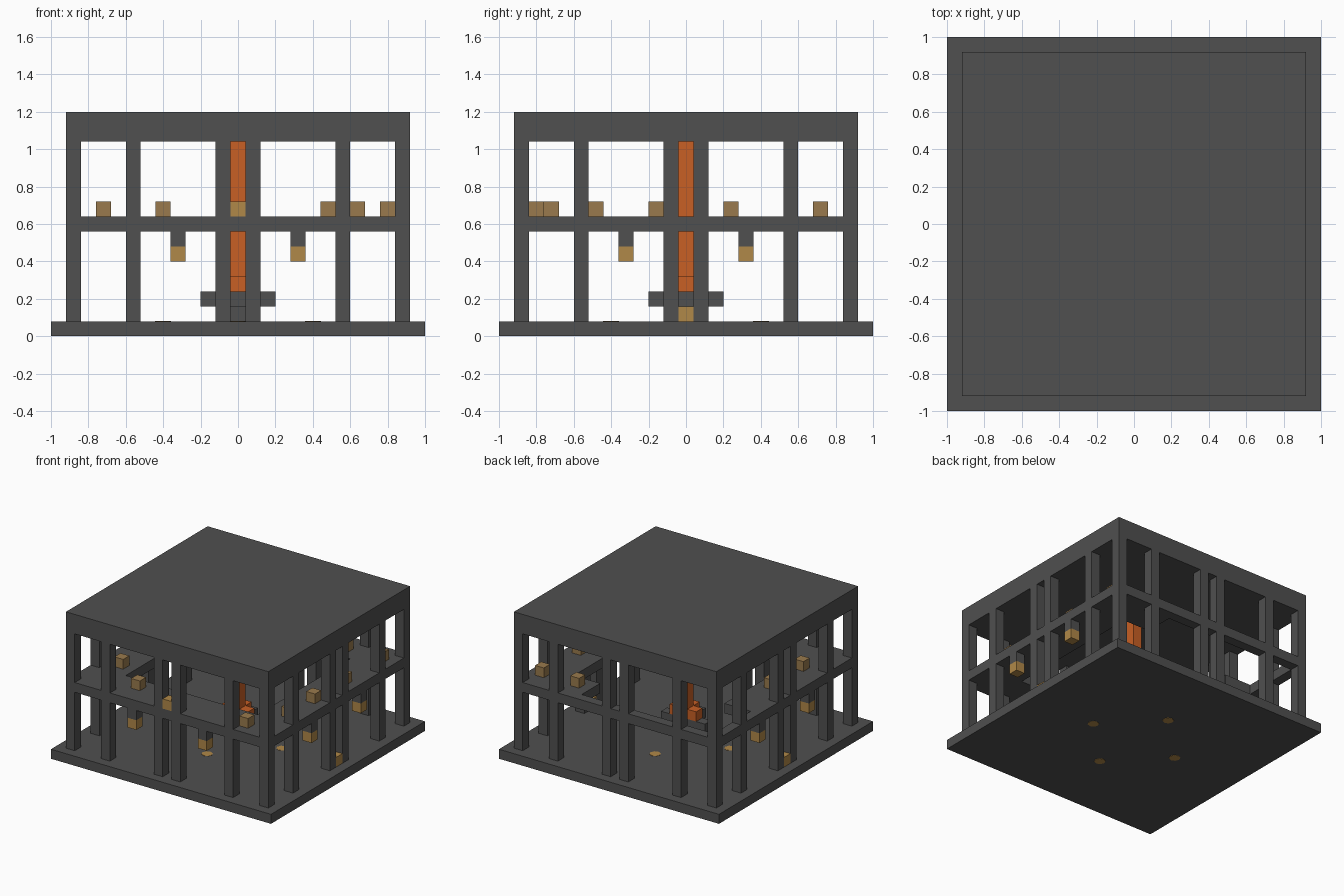
import bpy
import bmesh
from mathutils import Matrix, Vector

cube = bpy.data.objects.get("Cube")
if cube:
    bpy.data.objects.remove(cube, do_unlink=True)

U = 0.08  # module that every part is built on


def material(name, rgb):
    mat = bpy.data.materials.new(name)
    mat.use_nodes = True
    colour = (*rgb, 1)
    mat.diffuse_color = colour
    mat.node_tree.nodes["Principled BSDF"].inputs["Base Color"].default_value = colour
    return mat


GREY = material("dark grey", (0.08, 0.08, 0.08))
ORANGE = material("orange", (0.58, 0.115, 0.018))
LAMP = material("lamp tan", (0.434, 0.246, 0.065))
CRATE = material("crate brown", (0.32, 0.195, 0.075))


def finish(name, bm, mat):
    mesh = bpy.data.meshes.new(name)
    bm.to_mesh(mesh)
    bm.free()
    mesh.materials.append(mat)
    obj = bpy.data.objects.new(name, mesh)
    bpy.context.collection.objects.link(obj)
    return obj


def boxes(name, mat, spans):
    """One object from boxes given as (low corner, high corner)."""
    bm = bmesh.new()
    for low, high in spans:
        low, high = Vector(low), Vector(high)
        move = Matrix.Translation((low + high) / 2)
        bmesh.ops.create_cube(bm, size=1, matrix=move @ Matrix.Diagonal((*(high - low), 1)))
    return finish(name, bm, mat)


def post(x, y, z0, z1, half=U / 2):
    return (x - half, y - half, z0), (x + half, y + half, z1)


def cross(reach, z0, z1):
    h = U / 2
    return [((-reach, -h, z0), (reach, h, z1)), ((-h, -reach, z0), (h, reach, z1))]


# Storey heights and wall lines
GROUND, FLOOR, DECK, CEILING, TOP = U, 7 * U, 8 * U, 13 * U, 15 * U
WALL, OUT, IN = 11 * U, 0.92, 0.84

# Base slab and roof
boxes("base_slab", GREY, [((-1, -1, 0.002), (1, 1, GROUND))])
boxes("roof", GREY, [((-OUT, -OUT, CEILING), (OUT, OUT, TOP))])

# Pillars on all four walls
steps = [s * k * U for k in (1, 7, 11) for s in (-1, 1)]
spots = {(a, s * WALL) for a in steps for s in (-1, 1)}
spots |= {(y, x) for x, y in spots}
boxes("wall_pillars", GREY, [post(x, y, GROUND, CEILING) for x, y in sorted(spots)])

# Beams around the middle storey
boxes("middle_beams", GREY, [
    ((-OUT, -OUT, FLOOR), (OUT, -IN, DECK)),
    ((-OUT, IN, FLOOR), (OUT, OUT, DECK)),
    ((-OUT, -IN, FLOOR), (-IN, IN, DECK)),
    ((IN, -IN, FLOOR), (OUT, IN, DECK))])

# Gallery floor around an open well
EDGE = 0.6
boxes("gallery_floor", GREY, [
    ((-IN, -IN, FLOOR), (IN, -EDGE, DECK)),
    ((-IN, -EDGE, FLOOR), (-EDGE, 0.36, DECK)),
    ((EDGE, -EDGE, FLOOR), (IN, IN, DECK)),
    ((0.36, EDGE, FLOOR), (EDGE, IN, DECK))])

# Central pedestal with the orange core
boxes("pedestal_foot", GREY, cross(0.12, GROUND, 2 * U))
boxes("pedestal_arms", GREY, cross(0.2, 2 * U, 3 * U))
boxes("core_arms", ORANGE, cross(0.12, 3 * U, 4 * U))
boxes("core_column", ORANGE, [post(0, 0, 4 * U, CEILING)])

# Lamps hung from the front and side beams
hung = [(s * 0.32, -WALL) for s in (-1, 1)]
hung += [(side * WALL, s * 0.32) for side in (-1, 1) for s in (-1, 1)]
boxes("lamp_stems", GREY, [post(x, y, 6 * U, FLOOR) for x, y in hung])
boxes("hanging_lamps", LAMP, [post(x, y, 5 * U, 6 * U) for x, y in hung])

# Lamps set between the middle pillars
boxes("doorway_lamps", LAMP, [post(s * WALL, 0, GROUND, 2 * U) for s in (-1, 1)])
boxes("front_sill_lamp", LAMP, [post(0, -WALL, DECK, DECK + U)])

# Crates on the gallery
crates = [(-9, -6), (-5, -9), (8, -10), (10, -6), (10, -2), (10, 3), (10, 9), (6, 9), (-9, -1)]
boxes("gallery_crates", CRATE, [post(x * U, y * U, DECK, DECK + U) for x, y in crates])

# Round floor lights let through the base
bm = bmesh.new()
for x, y in ((5, 0), (-5, 0), (0, 5), (0, -5)):
    bmesh.ops.create_cone(bm, cap_ends=True, segments=8, radius1=0.043, radius2=0.043,
                          depth=U + 0.002, matrix=Matrix.Translation((x * U, y * U, U / 2 + 0.001)))
finish("floor_lights", bm, LAMP)
